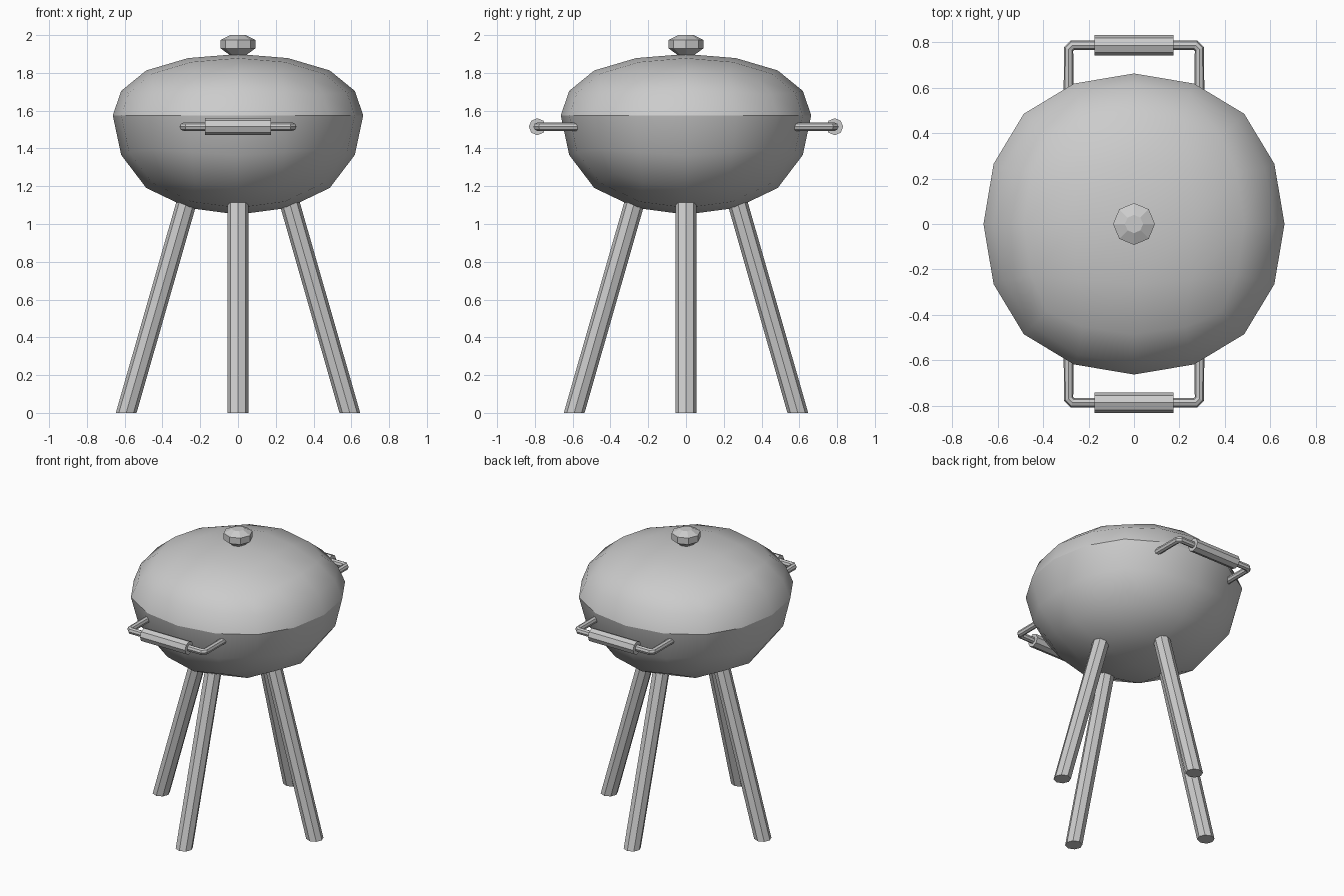
import bpy, bmesh
from math import pi, cos, sin

if "Cube" in bpy.data.objects:
    bpy.data.objects.remove(bpy.data.objects["Cube"])

col = bpy.context.scene.collection


def add_object(name, bm, smooth=False):
    bmesh.ops.recalc_face_normals(bm, faces=bm.faces)
    for f in bm.faces:
        f.smooth = smooth
    me = bpy.data.meshes.new(name)
    bm.to_mesh(me)
    bm.free()
    ob = bpy.data.objects.new(name, me)
    col.objects.link(ob)
    return ob


def loft(name, rings, sides=8, axis='Z'):
    """Prism through rings of (x, y, z, radius), capped at both ends."""
    bm = bmesh.new()
    loops = []
    for x, y, z, r in rings:
        loop = []
        for i in range(sides):
            a = 2 * pi * i / sides
            c, s = r * cos(a), r * sin(a)
            p = (x + c, y + s, z) if axis == 'Z' else (x, y + c, z + s)
            loop.append(bm.verts.new(p))
        loops.append(loop)
    for a, b in zip(loops, loops[1:]):
        for i in range(sides):
            j = (i + 1) % sides
            bm.faces.new((a[i], a[j], b[j], b[i]))
    bm.faces.new(loops[0])
    bm.faces.new(loops[-1])
    return add_object(name, bm)


# rounded cube shared by bowl and lid
R, RIM = 0.663, 1.575
bm = bmesh.new()
bmesh.ops.create_cube(bm, size=2)
ball = add_object("ball_helper", bm)
sub = ball.modifiers.new("round", 'SUBSURF')
sub.levels = 2
sub.use_limit_surface = False
bpy.context.view_layer.update()
ball_mesh = bpy.data.meshes.new_from_object(
    ball.evaluated_get(bpy.context.evaluated_depsgraph_get()))
bpy.data.objects.remove(ball)
size = max(v.co.x for v in ball_mesh.vertices)


def half_ball(name, side, height):
    bm = bmesh.new()
    bm.from_mesh(ball_mesh)
    away = [f for f in bm.faces if f.calc_center_median().z * side < 0]
    bmesh.ops.delete(bm, geom=away, context='FACES')
    for v in bm.verts:
        v.co.x *= R / size
        v.co.y *= R / size
        v.co.z = RIM + v.co.z * height / size
    ob = add_object(name, bm, True)
    # open shells: make sure the normals face outwards
    f = max(ob.data.polygons, key=lambda p: p.center.z * side)
    if f.normal.z * side < 0:
        ob.data.flip_normals()
    return ob


# bowl and lid
half_ball("bowl", -1, 0.525)
half_ball("lid", 1, 0.325)

# knob on the lid
loft("lid_knob", [(0, 0, 1.893, 0.042), (0, 0, 1.93, 0.092),
                  (0, 0, 1.975, 0.092), (0, 0, 2.0, 0.04)])

# splayed legs, cut flat on the ground
for name, dx, dy in (("right_leg", 1, 0), ("left_leg", -1, 0),
                     ("back_leg", 0, 1), ("front_leg", 0, -1)):
    loft(name, [(dx * 0.592, dy * 0.592, 0, 0.055),
                (dx * 0.265, dy * 0.265, 1.14, 0.055)])

# carrying handles: bent tube plus thicker grip
HZ, HY = 1.515, 0.787
half_path = [(0.288, 0.56), (0.288, 0.77), (0.271, HY)]
path = half_path + [(-x, y) for x, y in reversed(half_path)]
for name, s in (("front", -1), ("back", 1)):
    cu = bpy.data.curves.new(name + "_handle_tube", 'CURVE')
    cu.dimensions = '3D'
    cu.bevel_depth = 0.022
    cu.bevel_resolution = 2
    cu.use_fill_caps = True
    sp = cu.splines.new('POLY')
    sp.use_smooth = False
    sp.points.add(len(path) - 1)
    for p, (x, y) in zip(sp.points, path):
        p.co = (x, s * y, HZ, 1)
    col.objects.link(bpy.data.objects.new(name + "_handle_tube", cu))
    loft(name + "_handle_grip", [(-0.174, s * HY, HZ, 0.045),
                                 (0.174, s * HY, HZ, 0.045)], axis='X')
bpy.data.meshes.remove(ball_mesh)
